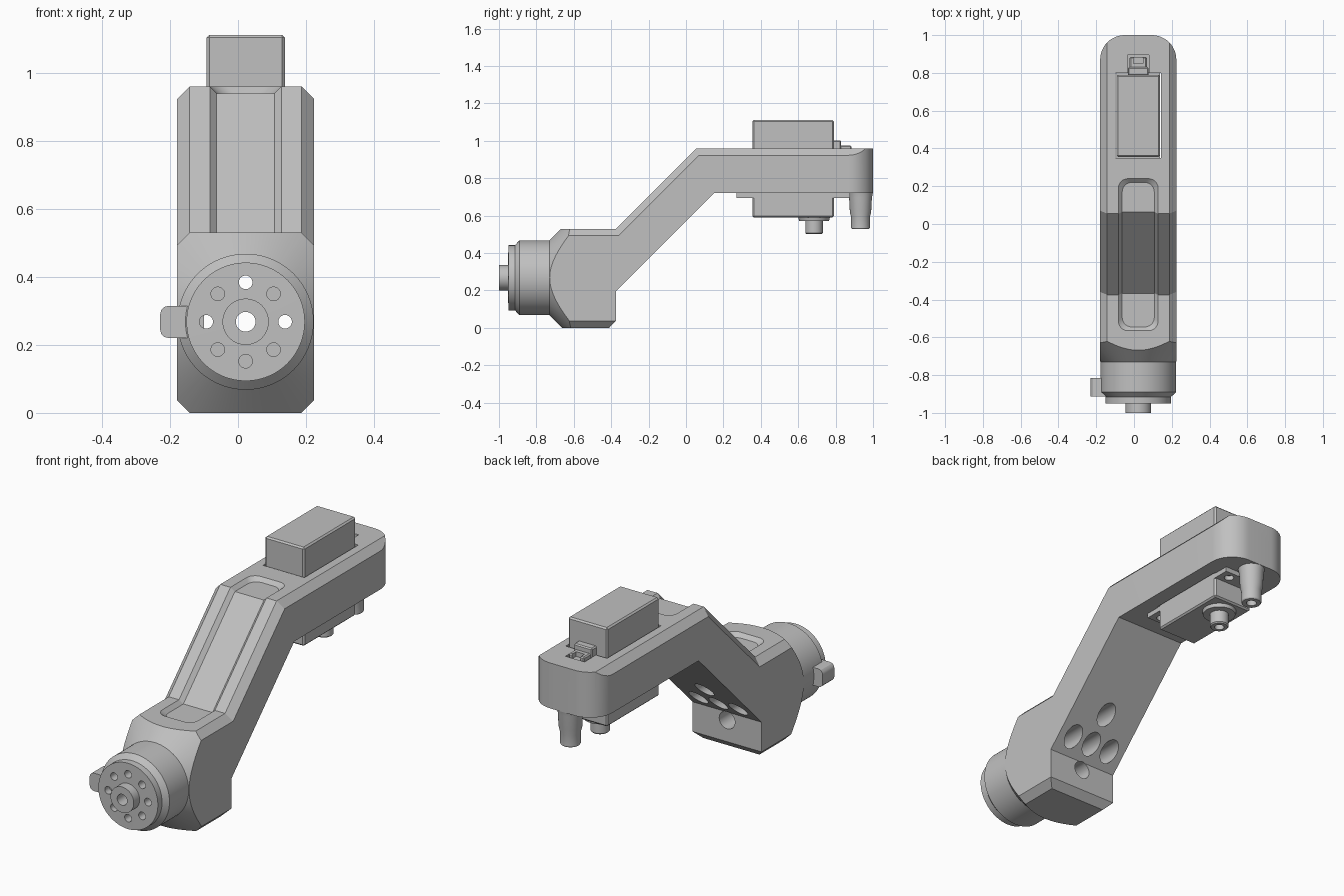
import bpy, bmesh, math
from mathutils import Matrix, Vector

if "Cube" in bpy.data.objects:
    bpy.data.objects.remove(bpy.data.objects["Cube"])

CX, AZ = 0.0225, 0.268       # centre plane of the arm, height of the motor axis
HW = 0.2015                  # half width of the arm
grey = bpy.data.materials.new("light_grey")
grey.diffuse_color = (0.53, 0.53, 0.53, 1)
grey.use_nodes = True
grey.node_tree.nodes["Principled BSDF"].inputs["Base Color"].default_value = grey.diffuse_color


def finish(name, bm):
    bmesh.ops.recalc_face_normals(bm, faces=bm.faces)
    me = bpy.data.meshes.new(name)
    bm.to_mesh(me)
    bm.free()
    ob = bpy.data.objects.new(name, me)
    me.materials.append(grey)
    bpy.context.collection.objects.link(ob)
    return ob


def box(name, x, y, z, bevel=0.0, edge_test=None):
    bm = bmesh.new()
    bmesh.ops.create_cube(bm, size=1)
    for v in bm.verts:
        v.co = [lo + (c + 0.5) * (hi - lo) for c, (lo, hi) in zip(v.co, (x, y, z))]
    if bevel:
        edges = [e for e in bm.edges if edge_test is None or edge_test(e)]
        bmesh.ops.bevel(bm, geom=edges, offset=bevel, segments=3 if edge_test else 1,
                        affect='EDGES', profile=0.5)
    return finish(name, bm)


def lathe(name, profile, origin, axis, n=64):
    """Turned solid from (distance along axis, radius) pairs."""
    bm = bmesh.new()
    rot = Vector((0, 0, 1)).rotation_difference(Vector(axis)).to_matrix()
    rings = []
    for d, r in profile:
        rings.append([bm.verts.new(Vector(origin) + rot @ Vector(
            (r * math.cos(2 * math.pi * i / n), r * math.sin(2 * math.pi * i / n), d)))
            for i in range(n)])
    for a, b in zip(rings, rings[1:]):
        for i in range(n):
            bm.faces.new((a[i], a[(i + 1) % n], b[(i + 1) % n], b[i]))
    bm.faces.new(rings[0])
    bm.faces.new(rings[-1])
    return finish(name, bm)


def boolean(ob, cutter, op='DIFFERENCE'):
    cutter.hide_render = True
    mod = ob.modifiers.new("cut", 'BOOLEAN')
    mod.operation, mod.solver, mod.object = op, 'EXACT', cutter
    bpy.context.view_layer.objects.active = ob
    bpy.ops.object.modifier_apply(modifier=mod.name)
    bpy.data.objects.remove(cutter)


def smooth(ob, angle=30):
    bpy.ops.object.select_all(action='DESELECT')
    ob.select_set(True)
    bpy.context.view_layer.objects.active = ob
    bpy.ops.object.shade_smooth_by_angle(angle=math.radians(angle))


def y_hole(ob, x, z, r, y0, y1):
    boolean(ob, lathe("cutter", [(0, r), (y1 - y0, r)], (x, y0, z), (0, 1, 0), 32))


# Arm: stepped side profile extruded across x
side = [(-0.73, 0), (-0.73, 0.53), (-0.375, 0.53), (0.055, 0.96), (1, 0.96), (1, 0.72),
        (0.15, 0.72), (-0.375, 0.195), (-0.375, 0.038), (-0.411, 0)]
bm = bmesh.new()
face = bm.faces.new([bm.verts.new((CX - HW, y, z)) for y, z in side])
ext = bmesh.ops.extrude_face_region(bm, geom=[face])
bmesh.ops.translate(bm, vec=(2 * HW, 0, 0),
                    verts=[v for v in ext['geom'] if isinstance(v, bmesh.types.BMVert)])
bmesh.ops.recalc_face_normals(bm, faces=bm.faces)
# chamfer the long upper and lower side edges
top_pts = [1, 2, 3, 4]


def chamfered(e):
    a, b = (v.co for v in e.verts)
    if abs(a.x - b.x) > 0.01:
        return False
    on_top = all(any(abs(v.y - side[i][0]) + abs(v.z - side[i][1]) < 1e-4 for i in top_pts)
                 for v in (a, b))
    return on_top or (a.z < 0.01 and b.z < 0.01)


bmesh.ops.bevel(bm, geom=[e for e in bm.edges if chamfered(e)], offset=0.037,
                segments=1, affect='EDGES', profile=0.5)
arm = finish("arm", bm)

# conical nose and rounded rear corners
boolean(arm, lathe("cutter", [(0, 0.2), (2.2, 2.4)], (CX, -0.73, AZ), (0, 1, 0), 96), 'INTERSECT')
bm = bmesh.new()
R = 0.13
plan = [(CX + HW + 0.0, -1.0)]
for k in range(13):
    t = math.pi / 2 * k / 12
    plan.append((CX + HW - R + R * math.cos(t), 1 - R + R * math.sin(t)))
plan += [(2 * CX - x, y) for x, y in reversed(plan)]
loops = [[bm.verts.new((x, y, z)) for x, y in plan] for z in (-1, 2)]
n = len(plan)
for i in range(n):
    bm.faces.new((loops[0][i], loops[0][(i + 1) % n], loops[1][(i + 1) % n], loops[1][i]))
for ring in loops:
    bm.faces.new(ring)
boolean(arm, finish("cutter", bm), 'INTERSECT')


# Shallow tray following the bend of the top, with sloping walls
def top_z(y, d):
    ya, yb = -0.375 + 0.414 * d, 0.055 + 0.414 * d
    return 0.53 - d + 0.43 * min(max((y - ya) / (yb - ya), 0), 1)


def tray_ring(bm, d):
    w, y0, y1, r = 0.105 - d, -0.565 + d, 0.24 - d, 0.05
    st = [(r * (1 - math.cos(math.pi / 2 * k / 6)), r * (1 - math.sin(math.pi / 2 * k / 6)))
          for k in range(7)]
    pts = [(y0 + a, w - b) for a, b in st]
    pts += [(b + 0.414 * d, w) for b in (-0.375, 0.055)]
    pts += [(y1 - a, w - b) for a, b in reversed(st)]
    return [[bm.verts.new((CX + s * h, y, top_z(y, d))) for s in (-1, 1)] for y, h in pts]


bm = bmesh.new()
up, low = tray_ring(bm, -0.02), tray_ring(bm, 0.02)
for i in range(len(up) - 1):
    for g in (up, low):
        bm.faces.new((g[i][0], g[i][1], g[i + 1][1], g[i + 1][0]))
    for s in (0, 1):
        bm.faces.new((up[i][s], up[i + 1][s], low[i + 1][s], low[i][s]))
for i in (0, -1):
    bm.faces.new((up[i][0], up[i][1], low[i][1], low[i][0]))
boolean(arm, finish("cutter", bm))

# Openings for the servo and its plug
boolean(arm, box("cutter", (CX - 0.121, CX + 0.121), (0.349, 0.8), (0.6, 1.1)))
boolean(arm, box("cutter", (CX - 0.056, CX + 0.056), (0.78, 0.895), (0.9, 1.1)))

# Motor can with flange and hub
motor = lathe("motor", [(0, 0.2), (0.165, 0.2), (0.19, 0.174), (0.225, 0.174), (0.225, 0.17),
                        (0.226, 0.068), (0.275, 0.068)], (CX, -0.725, AZ), (0, -1, 0), 96)
D = 0.116
spots = [(0, 0), (D, 0), (-D, 0), (0, D), (0, -D)]
for dx, dz in spots:
    r = 0.02 if dx or dz else 0.029
    y_hole(motor, CX + dx, AZ + dz, r, -1.1, -0.6)
    y_hole(arm, CX + dx, AZ + dz, r, -0.8, -0.5)
    y_hole(arm, CX + dx, AZ + dz, 0.046, -0.56, 0.2)    # rear counterbore
for sx in (-1, 1):
    for sz in (-1, 1):
        y_hole(motor, CX + sx * 0.082, AZ + sz * 0.082, 0.02, -1.1, -0.9)
smooth(arm, 20)
smooth(motor, 20)

# Cable socket on the motor side
socket = box("motor_socket", (-0.229, -0.1), (-0.912, -0.815), (0.22, 0.315), 0.025,
             lambda e: all(v.co.x < -0.2 for v in e.verts)
             and abs(e.verts[0].co.z - e.verts[1].co.z) < 0.01)
smooth(socket)

# Servo body, mounting ears, plug
box("servo_body", (CX - 0.115, CX + 0.115), (0.355, 0.79), (0.59, 1.112), 0.008)
ears = box("servo_ears", (CX - 0.115, CX + 0.115), (0.27, 0.876), (0.695, 0.722))
for y in (0.312, 0.834):
    for s in (-1, 1):
        boolean(ears, lathe("cutter", [(0, 0.024), (0.2, 0.024)],
                            (CX + s * 0.062, y, 0.6), (0, 0, 1), 24))
box("servo_plug_base", (CX - 0.054, CX + 0.054), (0.785, 0.83), (0.91, 1.003), 0.006)
plug = box("servo_plug", (CX - 0.045, CX + 0.045), (0.82, 0.885), (0.91, 0.975), 0.006)
boolean(plug, box("cutter", (CX - 0.025, CX + 0.025), (0.85, 0.9), (0.95, 1.0)))

# Servo output collar and hollow shaft
shaft = lathe("servo_shaft", [(0, 0.085), (0.02, 0.08), (0.021, 0.047), (0.085, 0.047),
                              (0.091, 0.041), (0.0911, 0.024), (0.05, 0.024)],
              (CX, 0.685, 0.592), (0, 0, -1), 40)
smooth(shaft)

# Rear post with a hollow tip
post = lathe("rear_post", [(0, 0.066), (0.025, 0.061), (0.1, 0.057), (0.13, 0.05), (0.187, 0.05),
                           (0.193, 0.046), (0.1931, 0.025), (0.13, 0.025)],
             (CX, 0.933, 0.722), (0, 0, -1), 40)
smooth(post)
